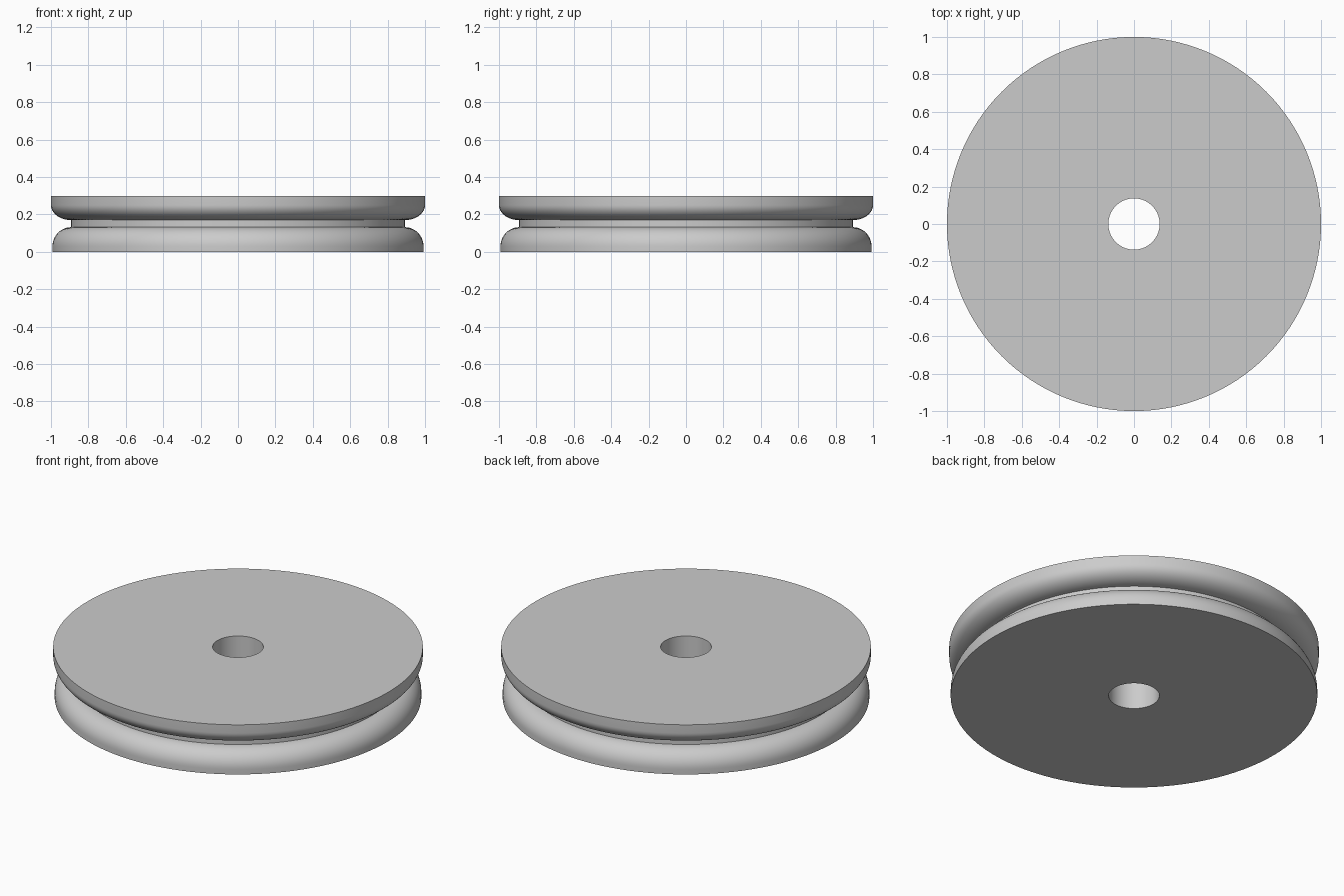
import bpy
import bmesh
from math import sin, cos, pi, radians
from mathutils import Vector

cube = bpy.data.objects.get("Cube")
if cube:
    bpy.data.objects.remove(cube, do_unlink=True)

HEIGHT = 0.3
BORE = 0.137
GROOVE = 0.892
SEGMENTS = 128
ARC_STEPS = 12

grey = bpy.data.materials.new("light grey")
grey.use_nodes = True
colour = (0.6, 0.6, 0.6, 1)
grey.diffuse_color = colour
grey.node_tree.nodes["Principled BSDF"].inputs["Base Color"].default_value = colour


def rounded_lip(rim, z_straight, z_groove):
    """Quarter ellipse from the straight rim in to the groove floor."""
    steps = [i / ARC_STEPS * pi / 2 for i in range(ARC_STEPS + 1)]
    return [(GROOVE + (rim - GROOVE) * cos(a),
             z_straight + (z_groove - z_straight) * sin(a)) for a in steps]


# Cross-section: bore, lower flange, groove, upper flange
lower = rounded_lip(0.992, 0.03, 0.132)
upper = rounded_lip(1.0, 0.25, 0.17)
profile = [(BORE, 0), (0.992, 0)] + lower + upper[::-1] + [(1.0, HEIGHT), (BORE, HEIGHT)]

# Revolve the closed section around the axle
bm = bmesh.new()
verts = [bm.verts.new((r, 0, z)) for r, z in profile]
edges = [bm.edges.new((v, verts[(i + 1) % len(verts)])) for i, v in enumerate(verts)]
bmesh.ops.spin(bm, geom=verts + edges, cent=Vector(), axis=Vector((0, 0, 1)),
               angle=2 * pi, steps=SEGMENTS, use_merge=True)
bmesh.ops.remove_doubles(bm, verts=bm.verts[:], dist=0.0001)
bmesh.ops.recalc_face_normals(bm, faces=bm.faces[:])
mesh = bpy.data.meshes.new("pulley_wheel")
bm.to_mesh(mesh)
bm.free()
mesh.materials.append(grey)

wheel = bpy.data.objects.new("pulley_wheel", mesh)
bpy.context.collection.objects.link(wheel)
bpy.ops.object.select_all(action="DESELECT")
wheel.select_set(True)
bpy.context.view_layer.objects.active = wheel
bpy.ops.object.shade_smooth_by_angle(angle=radians(30))
